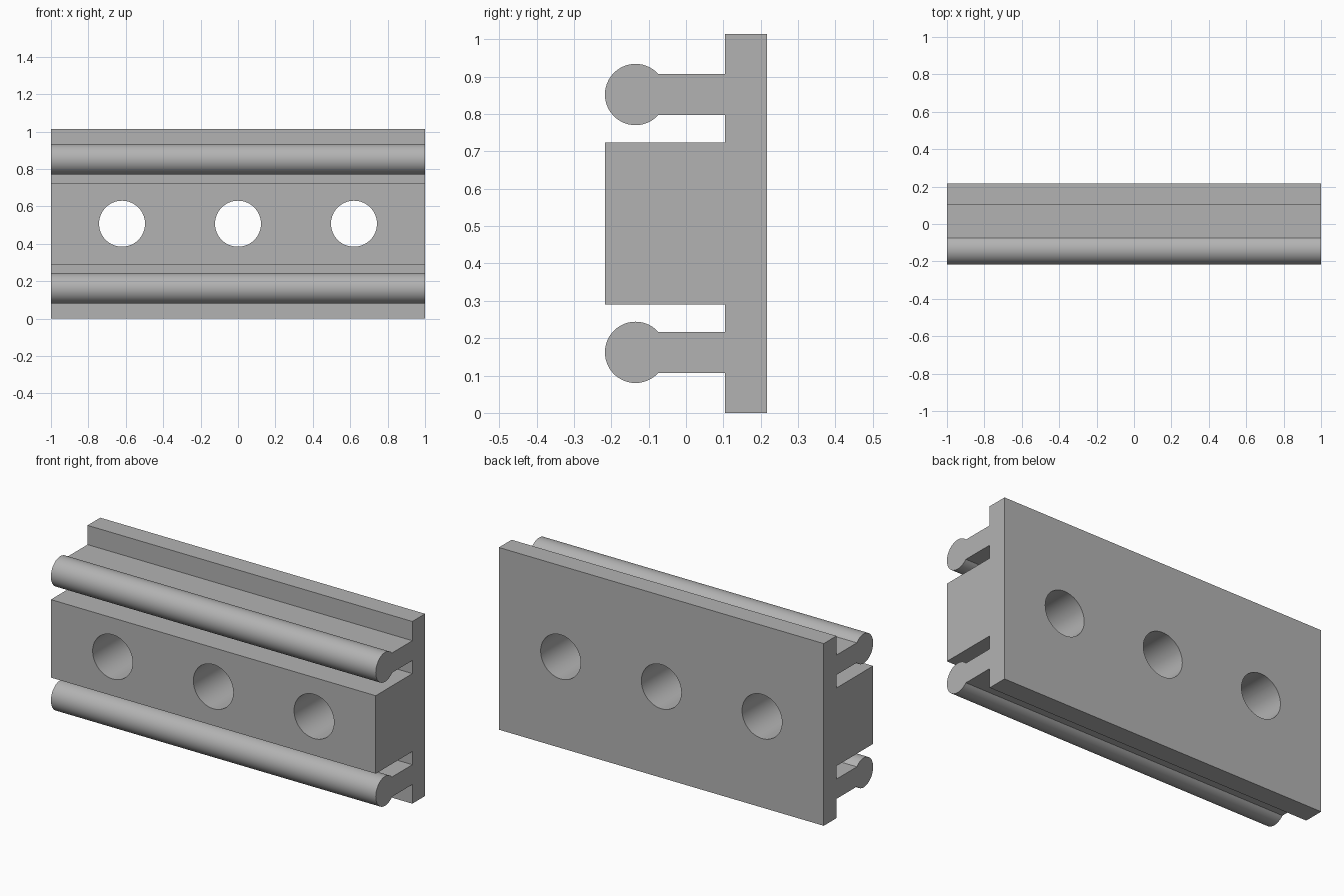
import bpy, bmesh, math
from mathutils import Matrix

cube = bpy.data.objects.get("Cube")
if cube:
    bpy.data.objects.remove(cube, do_unlink=True)

LENGTH = 2.0
MID = 0.507            # half of the height, the mirror line of the profile
FRONT, STEP, BACK = -0.217, 0.105, 0.217
BLOCK = 0.217          # half height of the central block
ROD_Y, ROD_Z, ROD_R = -0.135, 0.345, 0.082
STEM = 0.055           # half thickness of the rod's web
HOLE_R = 0.123

grey = bpy.data.materials.new("plain_grey")
grey.use_nodes = True
grey.diffuse_color = (0.45, 0.45, 0.45, 1)
grey.node_tree.nodes["Principled BSDF"].inputs["Base Color"].default_value = grey.diffuse_color


def make_object(name, bm):
    bmesh.ops.recalc_face_normals(bm, faces=bm.faces)
    mesh = bpy.data.meshes.new(name)
    bm.to_mesh(mesh)
    bm.free()
    mesh.materials.append(grey)
    obj = bpy.data.objects.new(name, mesh)
    bpy.context.collection.objects.link(obj)
    return obj


# Upper half of the cross-section: block, web with round bead, back plate
half = [(FRONT, BLOCK), (STEP, BLOCK), (STEP, ROD_Z - STEM)]
start = math.asin(STEM / ROD_R)
steps = 40
for i in range(steps + 1):
    a = -start - (2 * math.pi - 2 * start) * i / steps
    half.append((ROD_Y + ROD_R * math.cos(a), ROD_Z + ROD_R * math.sin(a)))
half += [(STEP, ROD_Z + STEM), (STEP, MID), (BACK, MID)]
profile = half + [(y, -z) for y, z in reversed(half)]

# Extrude the cross-section along x
bm = bmesh.new()
face = bm.faces.new([bm.verts.new((-LENGTH / 2, y, MID + z)) for y, z in profile])
ext = bmesh.ops.extrude_face_region(bm, geom=[face], use_keep_orig=True)
moved = [g for g in ext["geom"] if isinstance(g, bmesh.types.BMVert)]
bmesh.ops.translate(bm, verts=moved, vec=(LENGTH, 0, 0))
rail = make_object("slotted_rail", bm)

# Three round through holes
bm = bmesh.new()
for x in (-0.62, 0, 0.62):
    place = Matrix.Translation((x, 0, MID)) @ Matrix.Rotation(math.pi / 2, 4, 'X')
    bmesh.ops.create_cone(bm, cap_ends=True, segments=64, radius1=HOLE_R,
                          radius2=HOLE_R, depth=1, matrix=place)
cutter = make_object("hole_cutter", bm)
cut = rail.modifiers.new("holes", 'BOOLEAN')
cut.operation = 'DIFFERENCE'
cut.solver = 'EXACT'
cut.object = cutter

bpy.ops.object.select_all(action='DESELECT')
bpy.context.view_layer.objects.active = rail
rail.select_set(True)
bpy.ops.object.modifier_apply(modifier=cut.name)
bpy.data.objects.remove(cutter, do_unlink=True)
bpy.ops.object.shade_smooth_by_angle(angle=math.radians(30))
